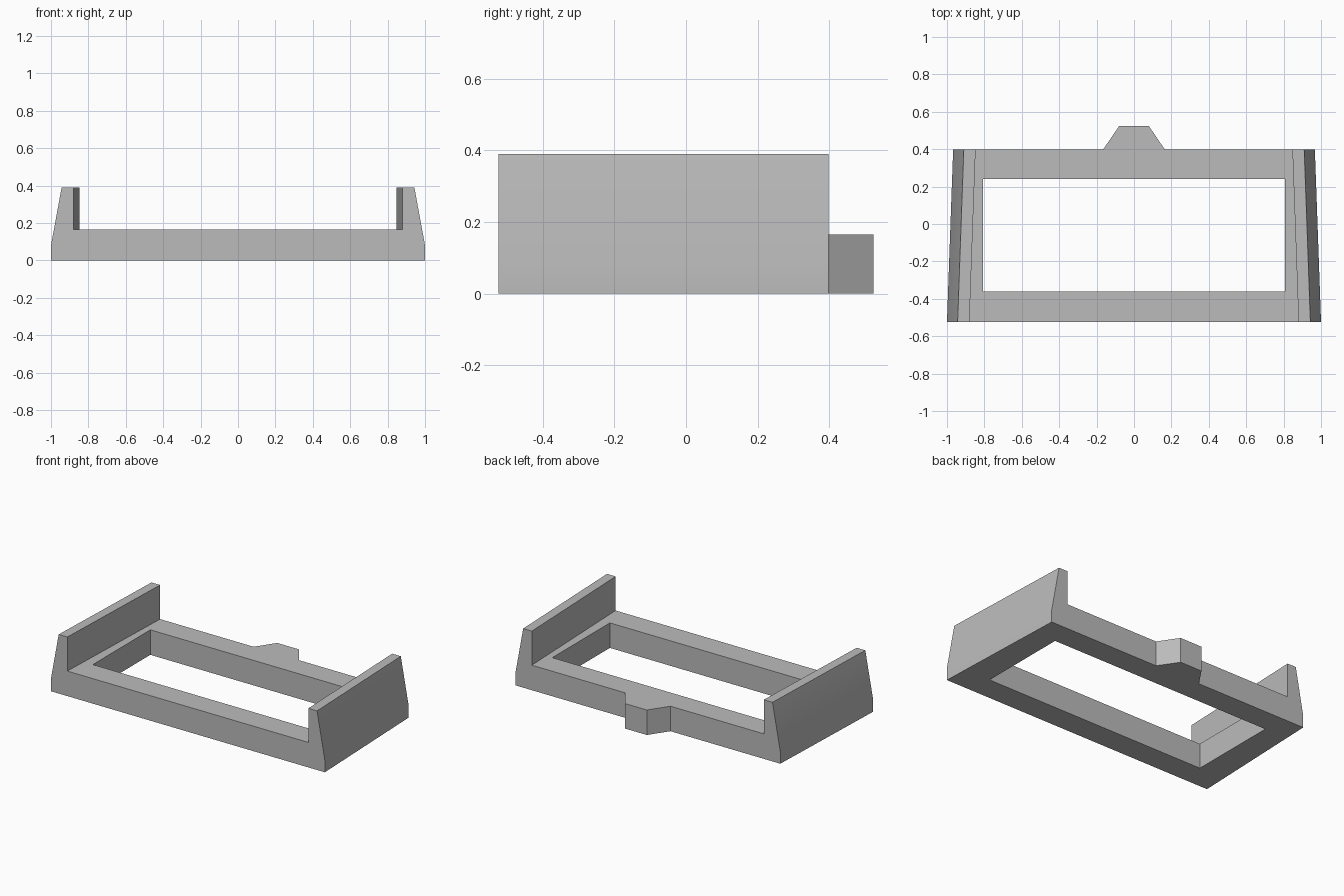
import bpy, bmesh

cube = bpy.data.objects.get("Cube")
if cube:
    bpy.data.objects.remove(cube, do_unlink=True)

grey = bpy.data.materials.new("plain grey")
grey.use_nodes = True
colour = (0.5, 0.5, 0.5, 1)
grey.diffuse_color = colour
grey.node_tree.nodes["Principled BSDF"].inputs["Base Color"].default_value = colour

FRONT, BACK, DECK, TOP = -0.523, 0.398, 0.165, 0.39
TAPER = 0.033  # how far each side leans in towards the back


def loft(name, start, end):
    """Solid between two matching outlines."""
    bm = bmesh.new()
    a = [bm.verts.new(p) for p in start]
    b = [bm.verts.new(p) for p in end]
    bm.faces.new(a)
    bm.faces.new(b[::-1])
    for i in range(len(a)):
        j = (i + 1) % len(a)
        bm.faces.new((a[j], a[i], b[i], b[j]))
    bmesh.ops.recalc_face_normals(bm, faces=bm.faces)
    mesh = bpy.data.meshes.new(name)
    bm.to_mesh(mesh)
    bm.free()
    obj = bpy.data.objects.new(name, mesh)
    bpy.context.collection.objects.link(obj)
    mesh.materials.append(grey)
    return obj


def combine(target, tool, operation):
    """Apply a boolean and discard the helper."""
    mod = target.modifiers.new(operation, 'BOOLEAN')
    mod.object, mod.operation, mod.solver = tool, operation, 'EXACT'
    tool.hide_render = True
    bpy.context.view_layer.objects.active = target
    bpy.ops.object.modifier_apply(modifier=mod.name)
    bpy.data.objects.remove(tool, do_unlink=True)


# Cradle: U section with sloping outer walls, narrowing to the back
half = [(1, 0), (1, 0.08), (0.943, TOP), (0.88, TOP), (0.88, DECK)]
section = half + [(-x, z) for x, z in reversed(half)]


def section_at(y, inset):
    return [(x - inset if x > 0 else x + inset, y, z) for x, z in section]


cradle = loft("cradle_frame", section_at(FRONT, 0), section_at(BACK, TAPER))

# Rear tab, a tapered block rooted in the back rail
tab_plan = [(-0.165, BACK), (-0.08, -FRONT), (0.08, -FRONT), (0.165, BACK),
            (0.165, BACK - 0.05), (-0.165, BACK - 0.05)]
tab = loft("rear_tab", [(x, y, 0) for x, y in tab_plan],
           [(x, y, DECK) for x, y in tab_plan])
combine(cradle, tab, 'UNION')

# Rectangular opening through the base
hole_plan = [(-0.808, -0.36), (0.808, -0.36), (0.808, 0.24), (-0.808, 0.24)]
hole = loft("opening_cutter", [(x, y, -0.2) for x, y in hole_plan],
            [(x, y, 0.3) for x, y in hole_plan])
combine(cradle, hole, 'DIFFERENCE')

# Soft bend on the outer walls, crisp edges elsewhere
bpy.ops.object.select_all(action='DESELECT')
cradle.select_set(True)
bpy.context.view_layer.objects.active = cradle
bpy.ops.object.shade_smooth_by_angle(angle=0.5)
